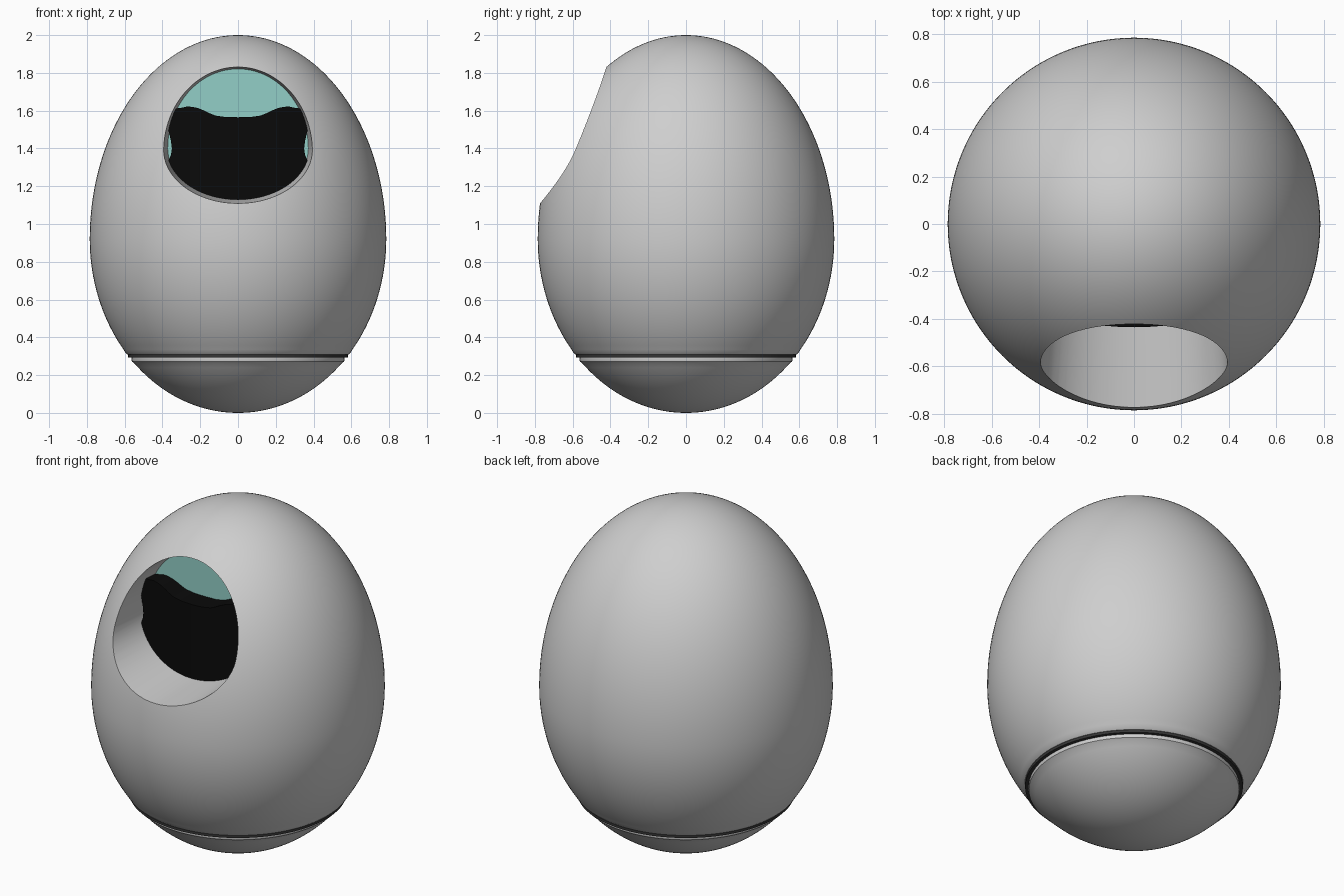
import bpy, bmesh, math

if "Cube" in bpy.data.objects:
    bpy.data.objects.remove(bpy.data.objects["Cube"])

MID, RAD, UP, DOWN = 0.92, 0.785, 1.08, 0.92   # egg: two half ellipses
FLOOR_Y = -0.305                               # depth of the window recess


def material(name, rgb):
    m = bpy.data.materials.new(name)
    m.diffuse_color = (*rgb, 1)
    m.use_nodes = True
    m.node_tree.nodes["Principled BSDF"].inputs["Base Color"].default_value = m.diffuse_color
    return m


grey = material("shell_grey", (0.62, 0.62, 0.62))
dark = material("seam_dark_grey", (0.035, 0.035, 0.035))
teal = material("panel_teal", (0.29, 0.62, 0.57))
black = material("face_black", (0.003, 0.003, 0.003))


def finish(bm, name, mat):
    bmesh.ops.remove_doubles(bm, verts=bm.verts, dist=1e-5)
    bmesh.ops.recalc_face_normals(bm, faces=bm.faces)
    me = bpy.data.meshes.new(name)
    bm.to_mesh(me)
    bm.free()
    ob = bpy.data.objects.new(name, me)
    bpy.context.collection.objects.link(ob)
    me.materials.append(mat)
    return ob


def smooth(ob):
    bpy.ops.object.select_all(action='DESELECT')
    ob.select_set(True)
    bpy.context.view_layer.objects.active = ob
    bpy.ops.object.shade_smooth_by_angle(angle=math.radians(35))


def revolve(name, profile, mat, steps=128):
    bm = bmesh.new()
    vs = [bm.verts.new((r, 0, z)) for r, z in profile]
    es = [bm.edges.new(p) for p in zip(vs, vs[1:])]
    bmesh.ops.spin(bm, geom=vs + es, cent=(0, 0, 0), axis=(0, 0, 1),
                   angle=math.tau, steps=steps, use_duplicate=False)
    return finish(bm, name, mat)


def egg(z):
    t = (z - MID) / (UP if z > MID else DOWN)
    return RAD * math.sqrt(max(0, 1 - t * t))


def loft(name, outline, near, far, mat):
    """Solid between two depth functions; each maps an (x, z) point to 3D."""
    bm = bmesh.new()
    a = [bm.verts.new(near(*p)) for p in outline]
    b = [bm.verts.new(far(*p)) for p in outline]
    bm.faces.new(a)
    bm.faces.new(b)
    n = len(outline)
    for i in range(n):
        j = (i + 1) % n
        bm.faces.new((a[i], a[j], b[j], b[i]))
    return finish(bm, name, mat)


# Upper shell, rounded in at the seam
a0 = -math.asin((MID - 0.335) / DOWN)
angles = [math.pi / 2 + (a0 - math.pi / 2) * i / 72 for i in range(73)]
profile = [(RAD * math.cos(a), MID + (UP if a > 0 else DOWN) * math.sin(a)) for a in angles]
profile[0] = (0, 2)
shell = revolve("egg_shell", profile + [(0.597, 0.32), (0.584, 0.308), (0, 0.308)], grey)

# Dark seam ring
revolve("seam_ring", [(0, 0.309), (0.582, 0.309), (0.582, 0.292), (0, 0.292)], dark)

# Base cap
cap = [(0, 0.295), (0.563, 0.295), (0.564, 0.283), (0.562, 0.272)]
a1 = math.asin((MID - 0.26) / DOWN)
for i in range(25):
    a = a1 + (math.pi / 2 - a1) * i / 24
    cap.append((RAD * math.cos(a), MID - DOWN * math.sin(a)))
cap[-1] = (0, 0)
smooth(revolve("base_cap", cap, grey))

# Window recess: egg-shaped outline, slightly tapering towards the back
window = []
for i in range(96):
    t = math.tau * i / 96
    c, s = math.cos(t), math.sin(t)
    window.append((0.395 * c, (0.447 if s > 0 else 0.281) * s))


def at_depth(y, grow=0.0):
    k = 0.94 + (-0.3 - y) * 0.2 + grow
    return lambda x, z: (x * k, y, 1.40 + z * k)


cutter = loft("window_cutter", window, at_depth(-0.95), at_depth(FLOOR_Y), grey)
cutter.hide_render = True
mod = shell.modifiers.new("window", 'BOOLEAN')
mod.operation = 'DIFFERENCE'
mod.solver = 'EXACT'
mod.object = cutter
bpy.context.view_layer.objects.active = shell
bpy.ops.object.modifier_apply(modifier=mod.name)
bpy.data.objects.remove(cutter)
smooth(shell)

# Teal panel at the back of the recess
loft("back_panel", window, at_depth(FLOOR_Y - 0.006, 0.02), at_depth(FLOOR_Y + 0.003, 0.02), teal)

# Black face plate, bowed forwards, with a wavy top edge and side notches.
# Each row is (x, lower z, upper z); the sides run on into the shell wall.
top = [(0, 1.565), (0.07, 1.567), (0.12, 1.574), (0.15, 1.586), (0.18, 1.601),
       (0.21, 1.613), (0.24, 1.62), (0.27, 1.622), (0.30, 1.615), (0.345, 1.61)]
side = [(0.40, 1.56), (0.375, 1.52), (0.364, 1.48), (0.355, 1.44), (0.35, 1.40),
        (0.355, 1.365), (0.37, 1.33), (0.39, 1.29)]
low = [(0.36, 1.20), (0.27, 1.14), (0.18, 1.10), (0.09, 1.09), (0, 1.09)]
half = top + side + low
bm = bmesh.new()
outline = half + [(-x, z) for x, z in half[-2:0:-1]]
face = bm.faces.new([bm.verts.new((x, 0, z)) for x, z in outline])
# vertical slices so the plate can bow smoothly
for i in range(-9, 10):
    bmesh.ops.bisect_plane(bm, geom=bm.verts[:] + bm.edges[:] + bm.faces[:],
                           plane_co=(i * 0.041 + 0.0013, 0, 0), plane_no=(1, 0, 0))
ext = bmesh.ops.extrude_face_region(bm, geom=bm.faces[:], use_keep_orig=True)
front = {g for g in ext["geom"] if isinstance(g, bmesh.types.BMVert)}
for v in bm.verts:
    v.co.y = -0.435 + 0.43 * v.co.x ** 2 if v in front else FLOOR_Y
smooth(finish(bm, "face_plate", black))
